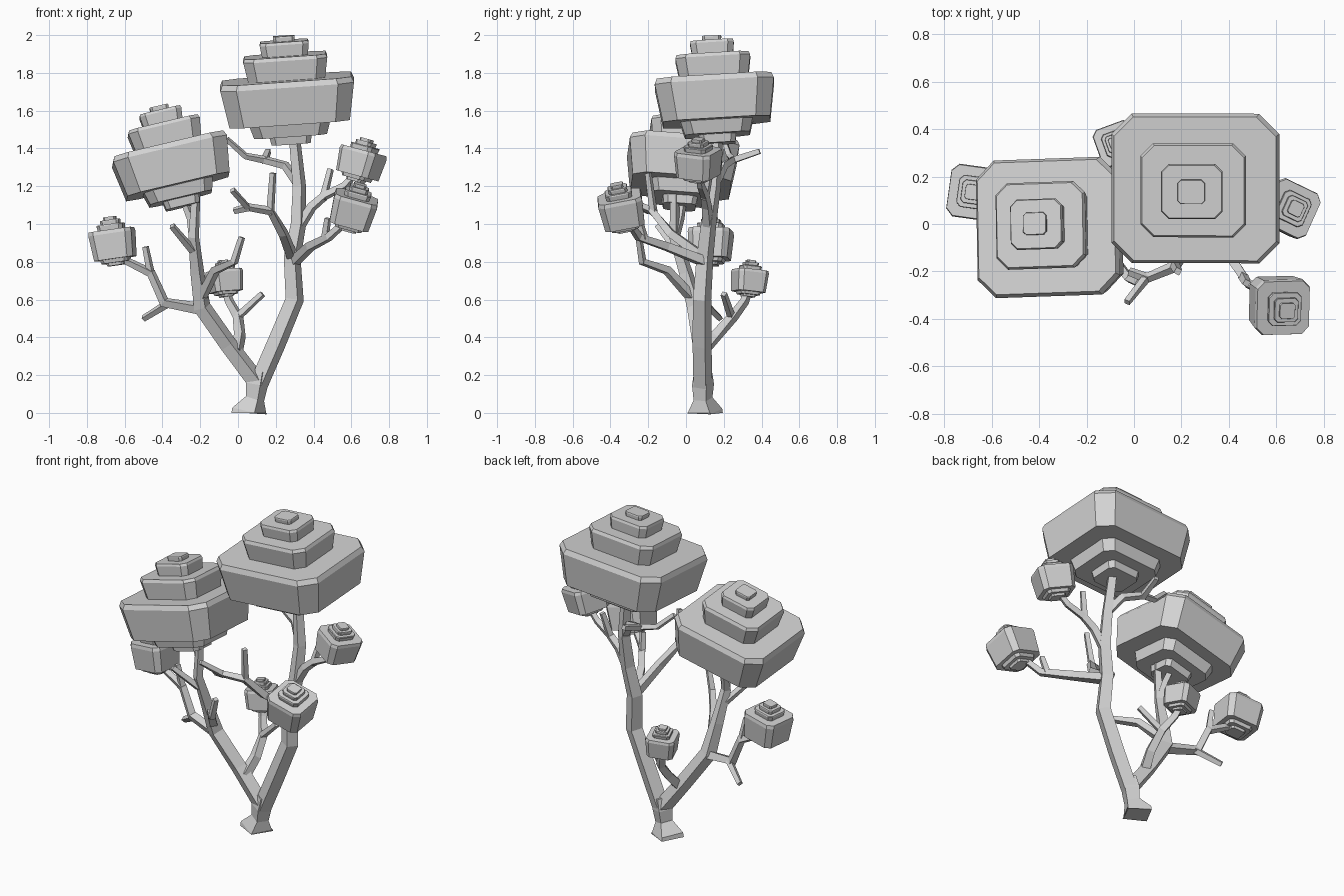
import bpy, bmesh, math
from mathutils import Vector, Matrix

cube = bpy.data.objects.get("Cube")
if cube:
    bpy.data.objects.remove(cube, do_unlink=True)

# Single plain grey for the whole tree
grey = bpy.data.materials.new("plain grey")
grey.use_nodes = True
grey.diffuse_color = (0.65, 0.65, 0.65, 1)
grey.node_tree.nodes["Principled BSDF"].inputs["Base Color"].default_value = (0.65, 0.65, 0.65, 1)


def finish(name, bm):
    bmesh.ops.recalc_face_normals(bm, faces=bm.faces[:])
    mesh = bpy.data.meshes.new(name)
    bm.to_mesh(mesh)
    bm.free()
    mesh.materials.append(grey)
    obj = bpy.data.objects.new(name, mesh)
    bpy.context.collection.objects.link(obj)
    return obj


def loft(bm, rings):
    """Closed skin through rings of equal point count."""
    loops = [[bm.verts.new(p) for p in ring] for ring in rings]
    n = len(loops[0])
    for a, b in zip(loops, loops[1:]):
        for i in range(n):
            j = (i + 1) % n
            bm.faces.new((a[i], a[j], b[j], b[i]))
    bm.faces.new(loops[0][::-1])
    bm.faces.new(loops[-1])


def branch(name, points, radii):
    """Square-section limb along a path; radii run from start to end."""
    pts = [Vector(p) for p in points]
    last = len(pts) - 1
    if len(radii) == 2:
        radii = [radii[0] + (radii[1] - radii[0]) * i / last for i in range(last + 1)]
    rings = []
    for i, (p, r) in enumerate(zip(pts, radii)):
        t = Vector()
        if i > 0:
            t += (p - pts[i - 1]).normalized()
        if i < last:
            t += (pts[i + 1] - p).normalized()
        t.normalize()
        u = Vector((0, 1, 0)).cross(t).normalized()
        v = t.cross(u)
        ring = []
        for k in range(4):
            a = math.radians(45 + 90 * k - 28)
            ring.append(p + (u * math.cos(a) + v * math.sin(a)) * r * math.sqrt(2))
        rings.append(ring)
    bm = bmesh.new()
    loft(bm, rings)
    return finish(name, bm)


def octagon(hx, hy, z):
    c = 0.27 * min(hx, hy)
    quarter = [(hx, hy - c), (hx - c, hy)]
    pts = []
    for sx, sy in ((1, 1), (-1, 1), (-1, -1), (1, -1)):
        corner = [(sx * x, sy * y, z) for x, y in quarter]
        pts += corner if sx * sy > 0 else corner[::-1]
    return pts


def canopy(name, tiers, centre, normal, yaw=0, size=(1, 1, 1)):
    """Stack of chamfered tiers; each tier is (half width, bottom, top)."""
    bm = bmesh.new()
    for half, low, high in tiers:
        hx, hy, rim = half * size[0], half * size[1], 0.13 * (high - low)
        inset = 0.035 * half
        loft(bm, [octagon(hx * 0.9, hy * 0.9, low * size[2]),
                  octagon(hx, hy, (high - rim) * size[2]),
                  octagon(hx - inset, hy - inset, high * size[2])])
    tilt = Vector((0, 0, 1)).rotation_difference(Vector(normal)).to_matrix().to_4x4()
    spin = Matrix.Rotation(math.radians(yaw), 4, "Z")
    bmesh.ops.transform(bm, matrix=Matrix.Translation(centre) @ tilt @ spin, verts=bm.verts[:])
    return finish(name, bm)


# Trunk and the two main limbs
branch("trunk", [(.06, .1, 0), (.06, .1, .01), (.09, .09, .075), (.1, .09, .15), (.115, .09, .22)],
       [.07, .068, .037, .043, .035])
branch("right_limb", [(.1, .09, .13), (.2, .085, .36), (.3, .085, .6), (.287, .1, .82),
                      (.32, .12, 1.0), (.325, .15, 1.2), (.3, .165, 1.45)],
       [.037, .037, .036, .033, .03, .026, .022])
branch("left_limb", [(.11, .09, .15), (-.05, .08, .36), (-.19, .05, .56), (-.215, 0, .74),
                     (-.235, -.06, .93), (-.22, -.06, 1.2)],
       [.036, .034, .034, .027, .021, .016])

# Branches carrying the small canopies
branch("front_branch", [(.295, .1, .8), (.38, -.1, .88), (.48, -.25, .93), (.58, -.31, 1.02)], (.024, .014))
branch("right_branch", [(.315, .12, .97), (.39, .11, 1.09), (.46, .1, 1.15), (.56, .08, 1.2), (.62, .07, 1.26)],
       (.022, .013))
branch("left_branch", [(-.19, .05, .55), (-.39, .1, .585), (-.46, .11, .74), (-.56, .12, .79), (-.65, .13, .83)],
       (.024, .013))
branch("back_branch", [(-.01, .08, .32), (.01, .16, .41), (.0, .25, .51), (-.045, .31, .59), (-.07, .335, .66)],
       (.026, .015))

# Bare side branches and twigs
branch("inner_branch", [(.29, .1, .82), (.24, -.08, .95), (.17, -.18, 1.07), (.05, -.23, 1.09), (-.03, -.33, 1.18)],
       (.023, .012))
branch("upper_branch", [(.315, .155, 1.22), (.25, .2, 1.31), (.14, .25, 1.34), (.04, .23, 1.36), (-.06, .2, 1.45)],
       (.02, .011))
branch("low_branch", [(-.2, .04, .6), (-.12, -.1, .755), (-.02, -.23, .8), (.02, -.25, .93)], (.022, .013))
branch("canopy_fork", [(-.235, -.06, .92), (-.25, -.03, 1.03), (-.3, -.01, 1.16)], (.018, .014))

twigs = {
    "front_twig": [(.46, -.22, .92), (.475, -.25, 1.03)],
    "right_twig": [(.45, .1, 1.13), (.49, .13, 1.29)],
    "left_upper_twig": [(-.46, .11, .73), (-.49, .1, .88)],
    "left_lower_twig": [(-.37, .1, .58), (-.5, .18, .5)],
    "back_twig": [(0, .24, .51), (.13, .2, .63)],
    "inner_upright_twig": [(.17, -.17, 1.05), (.185, -.2, 1.27)],
    "inner_side_twig": [(.06, -.23, 1.09), (-.02, -.2, 1.07)],
    "upper_back_twig": [(.14, .24, 1.335), (.16, .39, 1.385)],
    "limb_twig": [(-.24, -.05, .86), (-.35, -.15, .99)],
}
for name, path in twigs.items():
    branch(name, path, (.016, .013))

# Canopies
large = [(.115, -.235, -.17), (.215, -.19, -.11), (.355, -.12, .11),
         (.223, .09, .235), (.13, .2, .31), (.058, .29, .337)]
small = [(.05, -.115, -.09), (.08, -.1, -.07), (.118, -.08, .075),
         (.072, .06, .105), (.052, .09, .128), (.034, .115, .145)]

canopy("top_canopy", large, (.265, .155, 1.66), (-.07, -.06, 1), 0, (1, .89, 1))
canopy("left_canopy", large, (-.345, -.02, 1.31), (-.24, .07, 1), 1.5, (.87, .82, .96))
canopy("front_small_canopy", small, (.61, -.34, 1.075), (.28, -.2, 1), 0)
canopy("right_small_canopy", small, (.65, .065, 1.325), (.27, 0, 1), -25, (.9, .9, .9))
canopy("left_small_canopy", small, (-.66, .13, .895), (-.14, .03, 1), -8, (.98, .95, 1))
canopy("back_small_canopy", small, (-.07, .335, .7), (-.1, .08, 1), 20, (.72, .72, .75))
